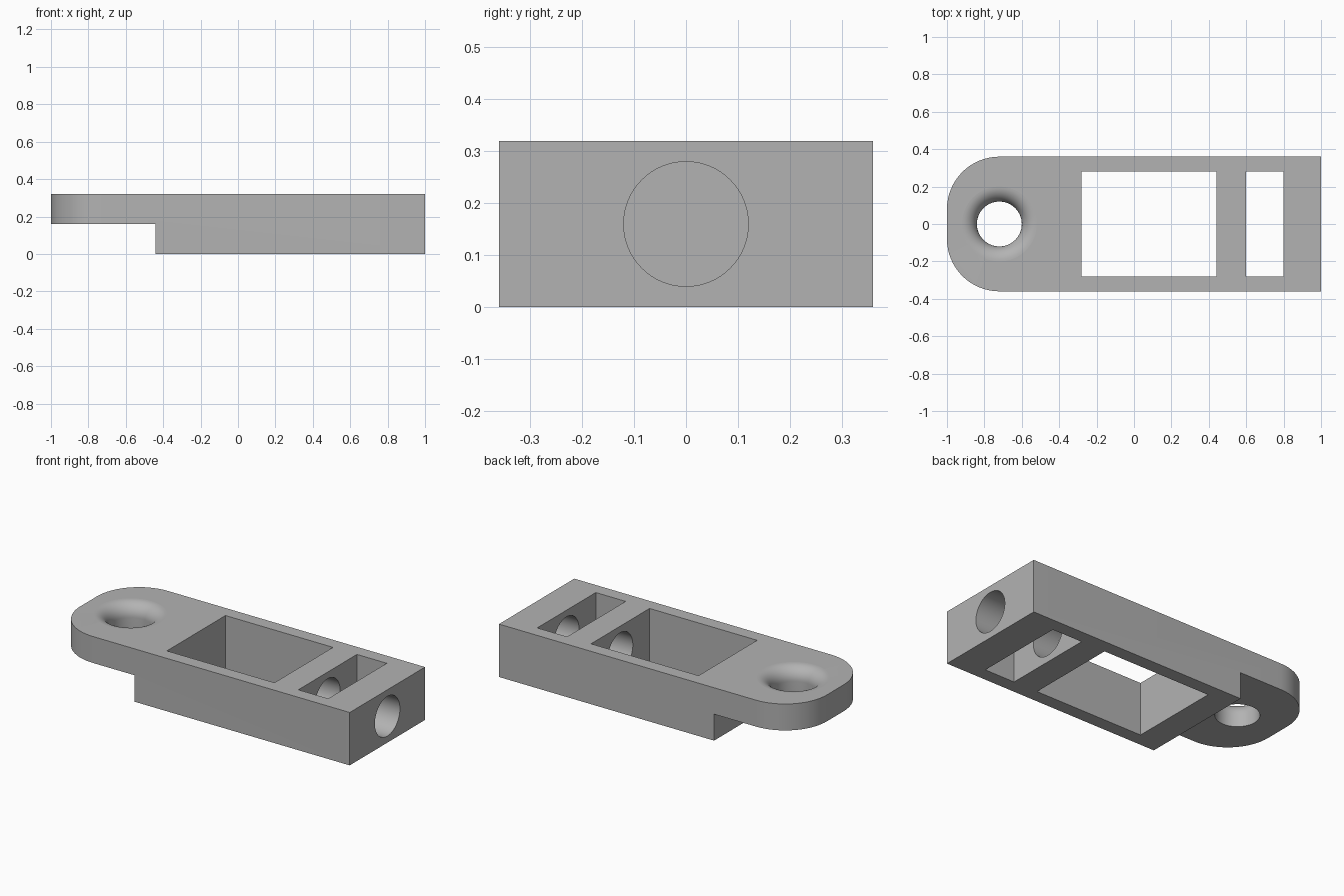
import bpy, bmesh, math
from mathutils import Matrix, Vector

default = bpy.data.objects.get("Cube")
if default:
    bpy.data.objects.remove(default, do_unlink=True)

HALF_W, HEIGHT, STEP_Z = 0.36, 0.32, 0.16
CORNER_R, EYE_X = 0.28, -0.72
HOLE_R, LIP_R = 0.12, 0.08

grey = bpy.data.materials.new("plain grey")
grey.use_nodes = True
grey.diffuse_color = (0.45, 0.45, 0.45, 1)
grey.node_tree.nodes["Principled BSDF"].inputs["Base Color"].default_value = (0.45, 0.45, 0.45, 1)


def make_object(name, bm):
    bmesh.ops.recalc_face_normals(bm, faces=bm.faces)
    mesh = bpy.data.meshes.new(name)
    bm.to_mesh(mesh)
    bm.free()
    mesh.materials.append(grey)
    obj = bpy.data.objects.new(name, mesh)
    bpy.context.collection.objects.link(obj)
    return obj


def box(name, low, high):
    low, high = Vector(low), Vector(high)
    bm = bmesh.new()
    bmesh.ops.create_cube(bm, size=1, matrix=Matrix.Translation((low + high) / 2)
                          @ Matrix.Diagonal((*(high - low), 1)))
    return make_object(name, bm)


def lathe(name, profile, x, segments=64):
    """Closed solid turned around a vertical axis from (radius, z) pairs."""
    bm = bmesh.new()
    rings = []
    for r, z in profile:
        angles = [math.tau * i / segments for i in range(segments)]
        rings.append([bm.verts.new((x + r * math.cos(a), r * math.sin(a), z)) for a in angles])
    for lower, upper in zip(rings, rings[1:]):
        for i in range(segments):
            j = (i + 1) % segments
            bm.faces.new((lower[i], lower[j], upper[j], upper[i]))
    bm.faces.new(rings[0])
    bm.faces.new(rings[-1])
    return make_object(name, bm)


# Body outline: square at one end, two rounded corners at the other
steps = 16
arc = [math.pi / 2 * (1 + i / steps) for i in range(steps + 1)]
side = [(1, HALF_W)] + [(CORNER_R * math.cos(a) + EYE_X,
                         CORNER_R * math.sin(a) + HALF_W - CORNER_R) for a in arc]
outline = side + [(x, -y) for x, y in reversed(side)]
bm = bmesh.new()
base = bm.faces.new([bm.verts.new((x, y, 0)) for x, y in outline])
raised = bmesh.ops.extrude_face_region(bm, geom=[base])["geom"]
bmesh.ops.translate(bm, vec=(0, 0, HEIGHT),
                    verts=[v for v in raised if isinstance(v, bmesh.types.BMVert)])
body = make_object("bracket_body", bm)

# Step under the tongue, large window and narrow slot
cutters = [
    box("step_cutter", (-1.2, -0.5, -0.2), (-0.44, 0.5, STEP_Z)),
    box("window_cutter", (-0.28, -0.28, -0.2), (0.44, 0.28, 0.5)),
    box("slot_cutter", (0.6, -0.28, -0.2), (0.8, 0.28, 0.5)),
]

# Lengthwise bore through the end wall and crossbar
bm = bmesh.new()
bmesh.ops.create_cone(bm, cap_ends=True, segments=64, radius1=HOLE_R, radius2=HOLE_R, depth=1,
                      matrix=Matrix.Translation((0.7, 0, HEIGHT / 2))
                      @ Matrix.Rotation(math.pi / 2, 4, "Y"))
cutters.append(make_object("bore_cutter", bm))

# Eye hole with a rounded upper lip
rim = HOLE_R + LIP_R
profile = [(HOLE_R, -0.1)]
for i in range(13):
    a = math.pi / 2 * i / 12
    profile.append((rim - LIP_R * math.cos(a), HEIGHT - LIP_R + LIP_R * math.sin(a)))
profile.append((rim, HEIGHT + 0.1))
cutters.append(lathe("eye_cutter", profile, EYE_X))

# Apply all cuts
bpy.ops.object.select_all(action="DESELECT")
body.select_set(True)
bpy.context.view_layer.objects.active = body
for cutter in cutters:
    cut = body.modifiers.new(cutter.name, "BOOLEAN")
    cut.operation = "DIFFERENCE"
    cut.solver = "EXACT"
    cut.object = cutter
    bpy.ops.object.modifier_apply(modifier=cut.name)
    bpy.data.objects.remove(cutter, do_unlink=True)

# Smooth the curves, keep the broad flat faces flat
bpy.ops.object.shade_smooth_by_angle(angle=math.radians(30))
for face in body.data.polygons:
    if abs(face.normal.z) > 0.999 and face.area > 0.05:
        face.use_smooth = False
